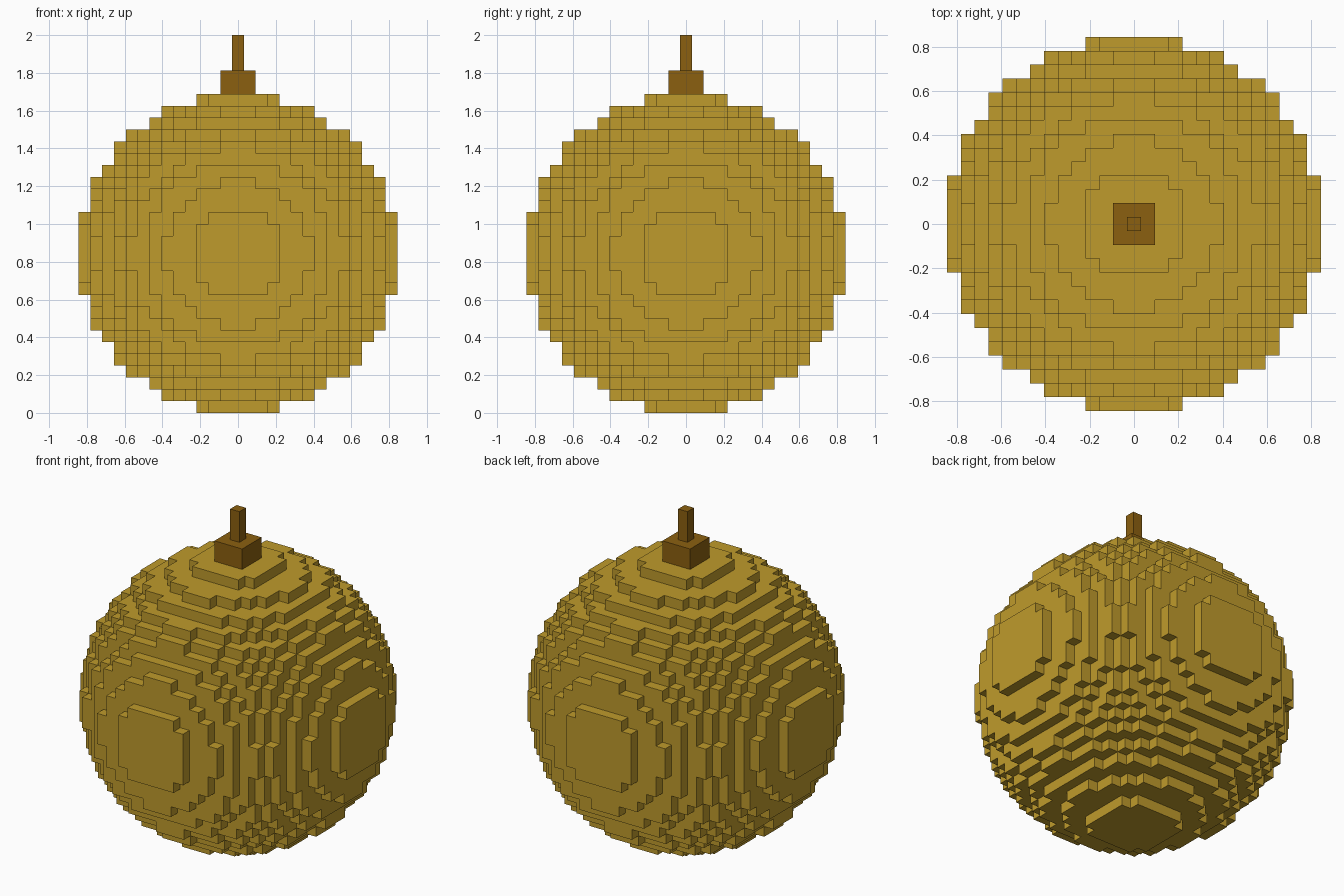
import bpy
import bmesh
from itertools import product
from mathutils import Vector

V = 1 / 16          # edge length of one block
R = 13.5            # ball radius in blocks
MID = Vector((0, 0, R * V))

if "Cube" in bpy.data.objects:
    bpy.data.objects.remove(bpy.data.objects["Cube"], do_unlink=True)


def material(name, colour):
    mat = bpy.data.materials.new(name)
    mat.use_nodes = True
    mat.diffuse_color = colour
    mat.node_tree.nodes["Principled BSDF"].inputs["Base Color"].default_value = colour
    return mat


def add_object(name, bm, mat):
    mesh = bpy.data.meshes.new(name)
    bm.to_mesh(mesh)
    bm.free()
    mesh.materials.append(mat)
    bpy.context.collection.objects.link(bpy.data.objects.new(name, mesh))


def block_shell(cells):
    """Outer skin of a set of unit blocks, with shared corners."""
    bm = bmesh.new()
    corners = {}

    def corner(p):
        key = tuple(round(c * 2) for c in p)
        if key not in corners:
            corners[key] = bm.verts.new(MID + p * V)
        return corners[key]

    for cell in cells:
        centre = Vector(cell)
        for axis, sign in product(range(3), (-1, 1)):
            n, u, w = Vector(), Vector(), Vector()
            n[axis] = sign / 2
            u[(axis + 1) % 3] = 0.5
            w[(axis + 2) % 3] = sign / 2
            if tuple(round(c) for c in centre + 2 * n) in cells:
                continue
            f = centre + n
            bm.faces.new([corner(p) for p in (f - u - w, f + u - w, f + u + w, f - u + w)])
    return bm


def box(name, width, bottom, height, mat):
    bm = bmesh.new()
    bmesh.ops.create_cube(bm, size=V)
    bmesh.ops.scale(bm, vec=(width, width, height), verts=bm.verts)
    bmesh.ops.translate(bm, vec=(0, 0, (bottom + height / 2) * V), verts=bm.verts)
    add_object(name, bm, mat)


gold = material("gold", (0.52, 0.327, 0.025, 1))
brown = material("brown", (0.26, 0.117, 0.005, 1))

# Stepped ball
span = range(-13, 14)
ball = {c for c in product(span, repeat=3) if Vector(c).length_squared <= R * R}
add_object("ball", block_shell(ball), gold)

# Cap and hanging stem
box("cap", 3, 27, 2, brown)
box("stem", 1, 29, 3, brown)
